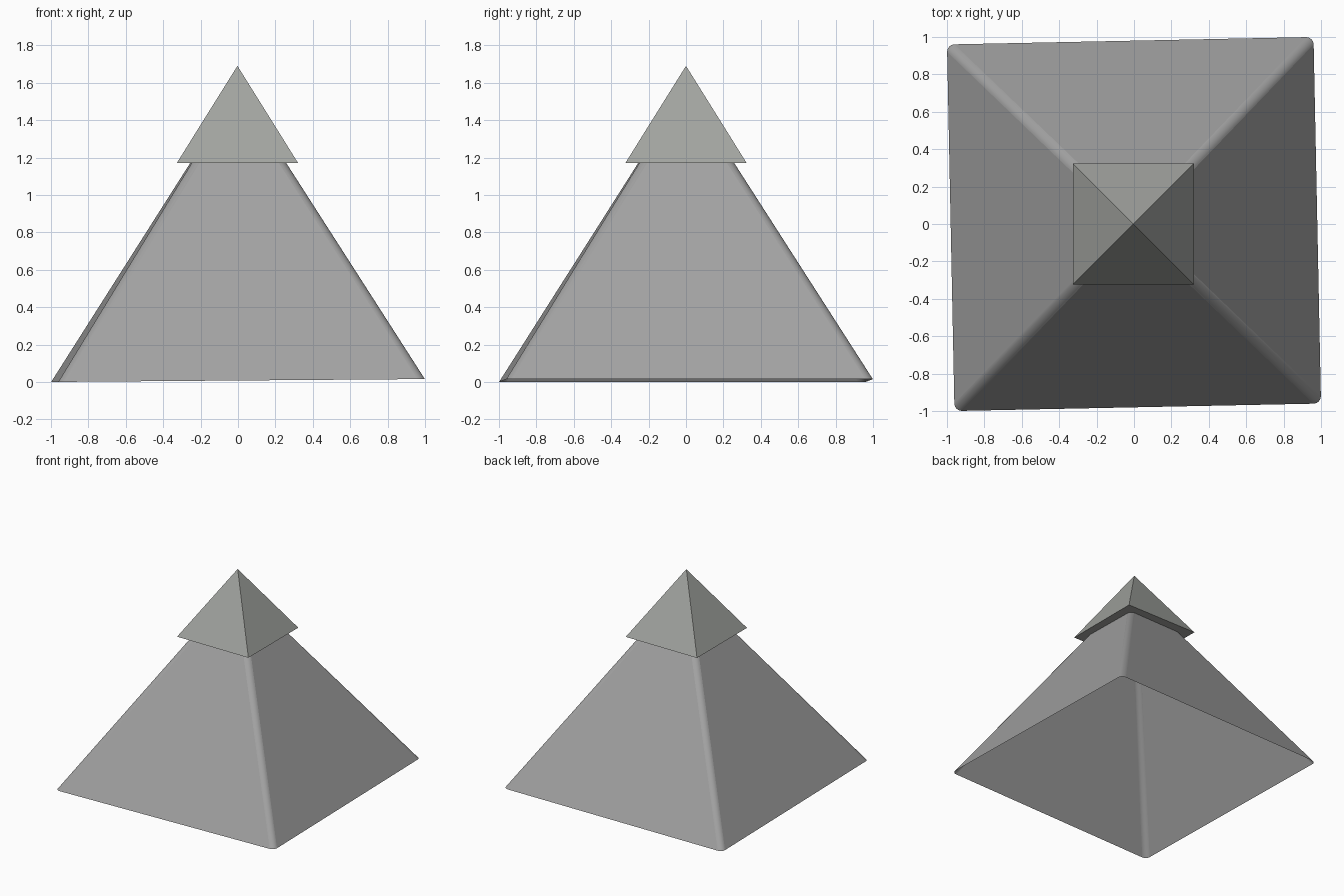
import bpy, bmesh, math
from mathutils import Matrix

if "Cube" in bpy.data.objects:
    bpy.data.objects.remove(bpy.data.objects["Cube"])


def material(name, rgb):
    m = bpy.data.materials.new(name)
    m.diffuse_color = (*rgb, 1)
    m.use_nodes = True
    m.node_tree.nodes["Principled BSDF"].inputs["Base Color"].default_value = m.diffuse_color
    return m


def add_object(name, bm, mat):
    bmesh.ops.recalc_face_normals(bm, faces=bm.faces)
    me = bpy.data.meshes.new(name)
    bm.to_mesh(me)
    bm.free()
    me.materials.append(mat)
    ob = bpy.data.objects.new(name, me)
    bpy.context.collection.objects.link(ob)
    return ob


body_grey = material("stone grey", (0.36, 0.36, 0.36))
cap_grey = material("cap grey", (0.36, 0.37, 0.35))

# Hollow pyramid body: rounded-square rings, open at the bottom
R, STEPS = 0.04, 6


def ring(bm, half, z, lean=0.0):
    verts = []
    c = half - R
    turn = Matrix.Rotation(math.radians(1.17), 3, 'Z')
    for q in range(4):
        mid = math.radians(45 + 90 * q)
        cx = math.copysign(c, math.cos(mid))
        cy = math.copysign(c, math.sin(mid))
        for i in range(STEPS + 1):
            a = math.radians(90 * q + 90 * i / STEPS)
            v = bm.verts.new((cx + R * math.cos(a), cy + R * math.sin(a), z))
            v.co = turn @ v.co
            v.co.z += lean * v.co.x
            verts.append(v)
    return verts


bm = bmesh.new()
low = ring(bm, 0.98, 0.0078, 0.0078)   # rim leans up slightly to the right
high = ring(bm, R + 0.002, 1.507)
tip = bm.verts.new((0, 0, 1.535))
n = len(low)
for i in range(n):
    j = (i + 1) % n
    bm.faces.new((low[i], low[j], high[j], high[i]))
    bm.faces.new((high[i], high[j], tip))
body = add_object("pyramid_body", bm, body_grey)
# an open shell: make sure its normals point outward
me = body.data
if me.polygons[0].normal.dot(me.polygons[0].center) < 0:
    me.flip_normals()
# smooth only the rounded corners; the big sides stay flat
for p in me.polygons:
    p.use_smooth = p.area < 0.3

# Small sharp pyramid cap with a flat underside
bm = bmesh.new()
H = 0.324
base = [bm.verts.new((sx * H - 0.003, sy * H, 1.171))
        for sx, sy in ((-1, -1), (1, -1), (1, 1), (-1, 1))]
top = bm.verts.new((-0.003, 0, 1.69))
bm.faces.new(base[::-1])
for i in range(4):
    bm.faces.new((base[i], base[(i + 1) % 4], top))
add_object("pyramid_cap", bm, cap_grey)
